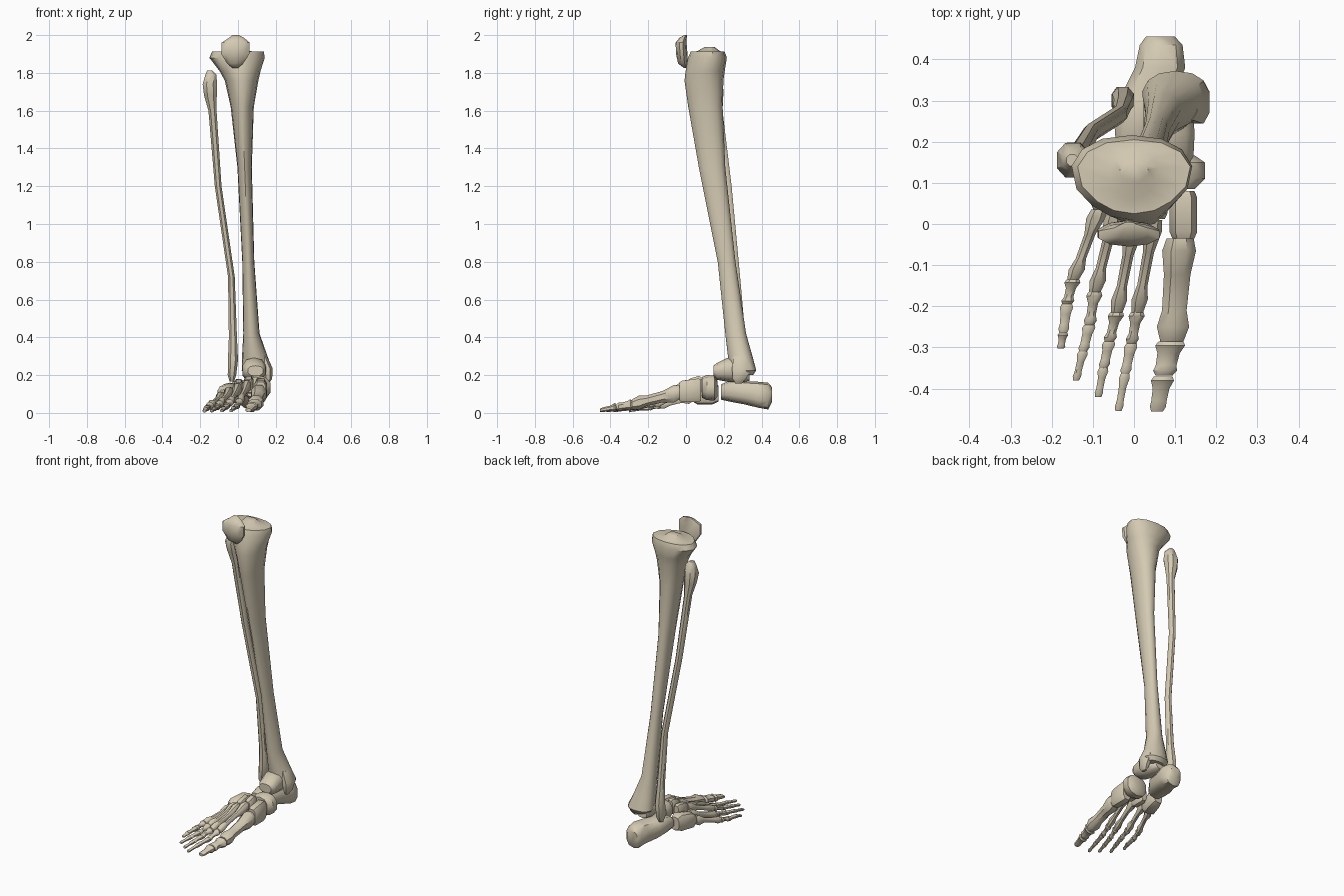
import bpy, bmesh, math

bone = bpy.data.materials.new("bone")
bone.diffuse_color = (0.66, 0.59, 0.45, 1)


def finish(name, bm, angle):
    bmesh.ops.recalc_face_normals(bm, faces=bm.faces[:])
    me = bpy.data.meshes.new(name)
    bm.to_mesh(me)
    bm.free()
    me.materials.append(bone)
    ob = bpy.data.objects.new(name, me)
    bpy.context.collection.objects.link(ob)
    bpy.ops.object.select_all(action='DESELECT')
    ob.select_set(True)
    bpy.context.view_layer.objects.active = ob
    bpy.ops.object.shade_smooth_by_angle(angle=math.radians(angle))
    return ob


def loft(name, axis, sections, n=10, power=2.3, pinch=0.0, angle=42):
    """Skin rings given as (position, a0, a1, b0, b1) extents along z or y."""
    bm = bmesh.new()
    rings = []
    for p, a0, a1, b0, b1 in sections:
        ring = []
        for i in range(n):
            t = 2 * math.pi * (i + 0.5) / n
            c, s = math.cos(t), math.sin(t)
            u = math.copysign(abs(c) ** (2 / power), c)
            v = math.copysign(abs(s) ** (2 / power), s)
            u *= 1 - pinch * max(0, -v)
            a = (a0 + a1) / 2 + u * (a1 - a0) / 2
            b = (b0 + b1) / 2 + v * (b1 - b0) / 2
            ring.append(bm.verts.new((a, b, p) if axis == 'Z' else (a, p, b)))
        rings.append(ring)
    for r, q in zip(rings, rings[1:]):
        for i in range(n):
            j = (i + 1) % n
            bm.faces.new((r[i], r[j], q[j], q[i]))
    bm.faces.new(rings[0])
    bm.faces.new(rings[-1])
    return finish(name, bm, angle)


def toe_bone(name, p, q, base, waist, head):
    """Spool-shaped bone from p back to q front; sizes are (half width, half height)."""
    rows = []
    for t, (w, h), k in ((0, base, .8), (.12, base, 1), (.35, waist, 1.08),
                         (.7, waist, 1), (.86, head, 1), (1, head, .72)):
        x, y, z = (p[i] + (q[i] - p[i]) * t for i in range(3))
        z = max(z, h * k)
        rows.append((y, x - w * k, x + w * k, z - h * k, z + h * k))
    return loft(name, 'Y', rows, n=8)


# Shin bone with flared plateau and ankle end
loft("tibia", 'Z', [
    (.20, .05, .165, .27, .355), (.225, .018, .185, .235, .372),
    (.30, .02, .158, .222, .352), (.42, .027, .115, .208, .318),
    (.80, .022, .087, .168, .262), (1.3, -.004, .074, .068, .208),
    (1.62, -.04, .085, .012, .194), (1.76, -.072, .11, -.008, .198),
    (1.81, -.1, .122, -.002, .205), (1.88, -.155, .145, .01, .216),
    (1.912, -.14, .14, .025, .205), (1.915, -.06, .06, .06, .18),
    (1.938, -.035, .035, .1, .15)], n=14, pinch=.3)
loft("medial_malleolus", 'Z', [
    (.155, .145, .165, .26, .295), (.18, .138, .182, .245, .32),
    (.235, .125, .186, .24, .35), (.3, .11, .155, .25, .33)], n=8)

# Calf bone
loft("fibula", 'Z', [
    (.165, -.045, -.02, .285, .315), (.2, -.056, -.008, .265, .335),
    (.28, -.055, .002, .268, .335), (.4, -.05, -.004, .27, .316),
    (.72, -.054, -.016, .245, .288), (1.2, -.124, -.086, .2, .243),
    (1.6, -.158, -.112, .145, .195), (1.68, -.182, -.11, .125, .2),
    (1.74, -.19, -.108, .11, .2), (1.79, -.175, -.112, .125, .185),
    (1.812, -.165, -.135, .14, .17)], n=8)

# Kneecap
loft("patella", 'Z', [
    (1.825, -.03, 0, -.01, .008), (1.85, -.06, .03, -.042, .01),
    (1.9, -.093, .064, -.053, .008), (1.96, -.09, .066, -.055, .003),
    (1.985, -.05, .035, -.035, .004), (2.0, -.03, .005, -.01, .005)], power=2)

# Ankle and heel
loft("talus", 'Y', [
    (.145, .05, .135, .195, .25), (.165, .035, .147, .175, .265),
    (.22, .02, .15, .165, .292), (.29, .02, .145, .16, .285),
    (.335, .045, .11, .17, .215)])
loft("calcaneus", 'Y', [
    (.185, -.045, .045, .07, .15), (.24, -.05, .085, .058, .175),
    (.31, -.035, .1, .045, .168), (.38, 0, .127, .028, .165),
    (.435, .012, .12, .018, .16), (.456, .028, .1, .06, .135)], power=2.6)

# Midfoot bones
loft("navicular", 'Y', [
    (.085, .035, .15, .08, .19), (.11, .025, .176, .068, .2),
    (.15, .03, .175, .065, .198), (.166, .06, .15, .085, .17)])
loft("cuboid", 'Y', [
    (.035, -.1, -.03, .06, .125), (.06, -.11, -.022, .045, .145),
    (.14, -.085, .0, .045, .16), (.172, -.07, -.01, .06, .145)], power=3)
for name, x0, x1, z0, z1, y0, y1 in (
        ("medial_cuneiform", .085, .155, .055, .185, -.035, .08),
        ("intermediate_cuneiform", .03, .083, .1, .198, .012, .082),
        ("lateral_cuneiform", -.022, .028, .085, .182, .0, .095)):
    m = .007
    loft(name, 'Y', [
        (y0, x0 + m, x1 - m, z0 + m, z1 - .02), (y0 + .015, x0, x1, z0, z1 - .012),
        (y1 - .015, x0, x1, z0, z1), (y1, x0 + m, x1 - m, z0 + m, z1 - m)],
        n=8, power=3.2)

# Big toe ray
toe_bone("metatarsal_1", (.112, -.035, .108), (.092, -.285, .045),
         (.044, .05), (.032, .03), (.042, .04))
toe_bone("proximal_phalanx_1", (.09, -.285, .043), (.073, -.368, .03),
         (.039, .032), (.027, .022), (.031, .024))
toe_bone("distal_phalanx_1", (.071, -.37, .03), (.056, -.456, .014),
         (.03, .025), (.02, .014), (.021, .012))

# Four smaller rays: metatarsal base, knuckle, two joints, tip
rays = {
    2: ((.05, .01, .15), (.008, -.215, .06), (-.006, -.29, .035), (-.022, -.365, .025), (-.038, -.455, .01)),
    3: ((.0, -.002, .132), (-.042, -.215, .055), (-.06, -.285, .034), (-.074, -.35, .023), (-.087, -.42, .01)),
    4: ((-.045, .032, .112), (-.095, -.165, .048), (-.108, -.245, .03), (-.124, -.31, .022), (-.141, -.38, .01)),
    5: ((-.085, .035, .085), (-.148, -.135, .04), (-.163, -.195, .026), (-.172, -.265, .02), (-.178, -.303, .01)),
}
for k, j in rays.items():
    toe_bone(f"metatarsal_{k}", j[0], j[1], (.025, .034), (.0135, .016), (.021, .024))
    toe_bone(f"proximal_phalanx_{k}", j[1], j[2], (.021, .02), (.012, .012), (.017, .016))
    toe_bone(f"middle_phalanx_{k}", j[2], j[3], (.017, .015), (.012, .01), (.014, .012))
    toe_bone(f"distal_phalanx_{k}", j[3], j[4], (.014, .012), (.009, .008), (.011, .009))
